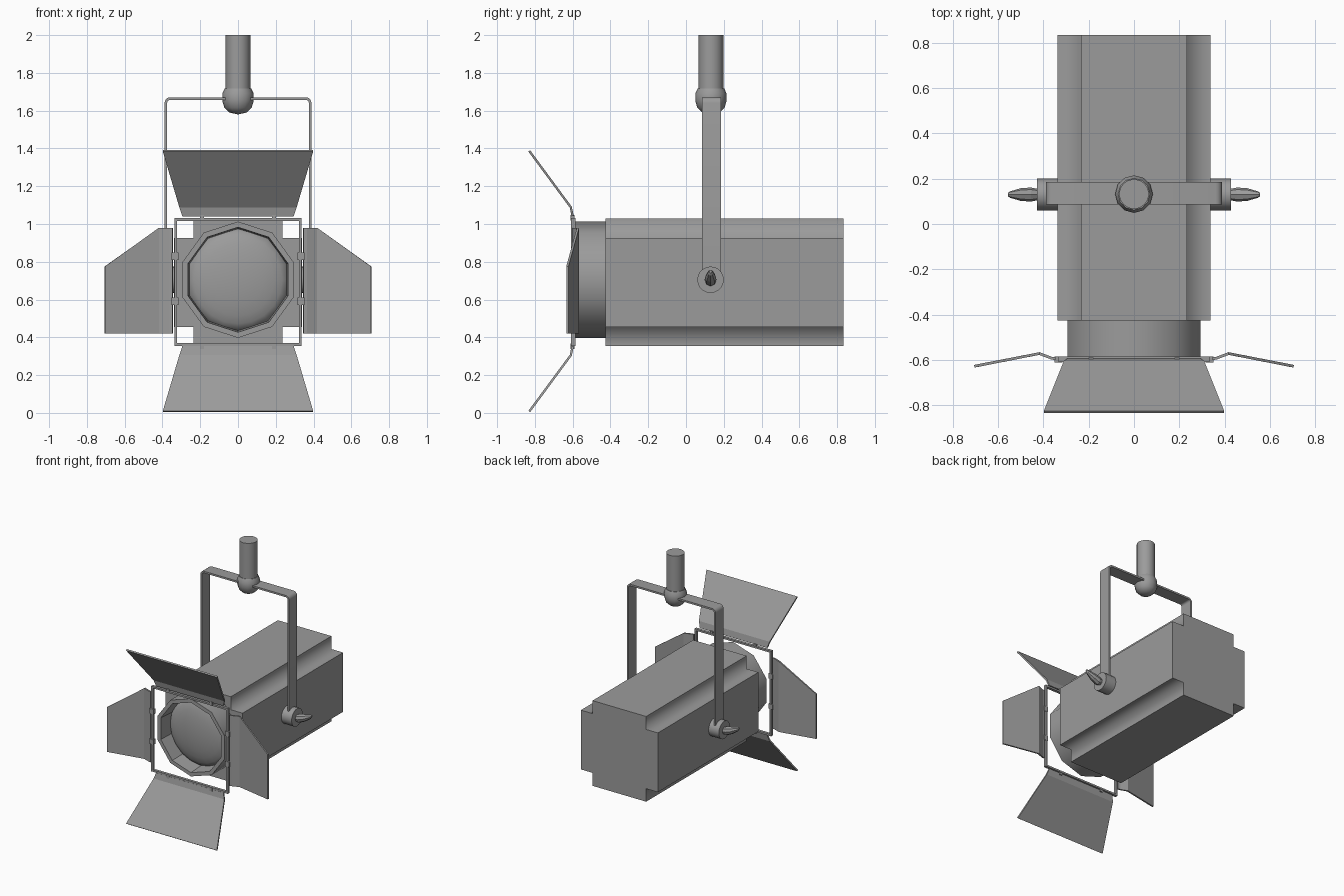
import bpy, bmesh, math
from mathutils import Matrix, Vector

if "Cube" in bpy.data.objects:
    bpy.data.objects.remove(bpy.data.objects["Cube"])

GREY = (0.33, 0.33, 0.33, 1)
metal = bpy.data.materials.new("grey metal")
metal.use_nodes = True
metal.diffuse_color = GREY
metal.node_tree.nodes["Principled BSDF"].inputs["Base Color"].default_value = GREY

AXIS_Z = 0.705    # height of the lamp axis
YOKE_Y = 0.135    # depth of the yoke and stem


def finish(name, bm, smooth=None):
    """Turn a bmesh into a named object with the metal material."""
    bmesh.ops.recalc_face_normals(bm, faces=bm.faces)
    mesh = bpy.data.meshes.new(name)
    bm.to_mesh(mesh)
    bm.free()
    mesh.materials.append(metal)
    obj = bpy.data.objects.new(name, mesh)
    bpy.context.collection.objects.link(obj)
    if smooth:
        bpy.ops.object.select_all(action='DESELECT')
        obj.select_set(True)
        bpy.context.view_layer.objects.active = obj
        bpy.ops.object.shade_smooth_by_angle(angle=math.radians(smooth))
    return obj


def box(bm, centre, size):
    m = Matrix.Translation(centre) @ Matrix.Diagonal((*size, 1))
    bmesh.ops.create_cube(bm, size=1, matrix=m)


def prism(points, offset):
    """Extrude a closed outline by an offset."""
    bm = bmesh.new()
    face = bm.faces.new([bm.verts.new(p) for p in points])
    out = bmesh.ops.extrude_face_region(bm, geom=[face], use_keep_orig=True)
    moved = [g for g in out["geom"] if isinstance(g, bmesh.types.BMVert)]
    bmesh.ops.translate(bm, vec=offset, verts=moved)
    return bm


def lathe(name, profile, sides, place, smooth=None):
    """Spin a (radius, height) profile around local z, then place it."""
    bm = bmesh.new()
    verts = [bm.verts.new((r, 0, h)) for r, h in profile]
    edges = [bm.edges.new(pair) for pair in zip(verts, verts[1:])]
    bmesh.ops.spin(bm, geom=verts + edges, cent=(0, 0, 0), axis=(0, 0, 1),
                   angle=math.tau, steps=sides, use_merge=True)
    bmesh.ops.remove_doubles(bm, verts=bm.verts, dist=1e-4)
    bm.transform(place)
    return finish(name, bm, smooth)


def loft(name, rows):
    """Thin sheet through rows of points."""
    bm = bmesh.new()
    grid = [[bm.verts.new(p) for p in row] for row in rows]
    for a, b in zip(grid, grid[1:]):
        bm.faces.new((a[0], a[1], b[1], b[0]))
    obj = finish(name, bm)
    mod = obj.modifiers.new("thickness", 'SOLIDIFY')
    mod.thickness = 0.012
    mod.offset = 0
    return obj


# Housing: box with notched long edges
W, N, H = 0.338, 0.235, 0.338
quarter = [(W, 0.0), (W, N), (N, N), (N, H)]
outline = []
for sx, sz in ((1, 1), (-1, 1), (-1, -1), (1, -1)):
    part = [(sx * x, sz * z) for x, z in quarter[1:]]
    outline += part if sx * sz > 0 else part[::-1]
bm = prism([(x, -0.425, AXIS_Z - 0.014 + z) for x, z in outline], (0, 1.26, 0))
for f in bm.faces:
    c = f.calc_center_median() - Vector((0, 0, AXIS_Z - 0.014))
    f.smooth = N - 0.01 < abs(c.x) < W - 0.01 or (abs(c.x) > 0.1 and N - 0.01 < abs(c.z) < H - 0.01)
finish("housing", bm)

# Lens barrel, inner rim and domed lens; local z points forward
forward = Matrix.Translation((0, 0, AXIS_Z)) @ Matrix.Rotation(math.pi / 2, 4, 'X') \
    @ Matrix.Rotation(math.pi / 2, 4, 'Z')
lathe("lens_barrel", [(0.308, 0.42), (0.308, 0.59)], 10, forward, 40)
lathe("lens_rim", [(0.308, 0.59), (0.278, 0.59), (0.27, 0.46)], 10, forward)
dome = [(0.27 * math.cos(a), 0.46 + 0.07 * math.sin(a))
        for a in (i * math.pi / 12 for i in range(7))]
lathe("lens", dome, 20, forward, 60)

# Square frame holding the barn doors
bm = bmesh.new()
for s in (-1, 1):
    box(bm, (s * 0.329, -0.597, 0.693), (0.014, 0.022, 0.676))
    box(bm, (0, -0.597, 0.693 + s * 0.331), (0.672, 0.022, 0.014))
finish("door_frame", bm)

# Hinges between frame and doors
bm = bmesh.new()
for s in (-1, 1):
    for z in (0.59, 0.83):
        box(bm, (s * 0.333, -0.598, z), (0.036, 0.026, 0.04))
    for x in (-0.19, 0.19):
        box(bm, (x, -0.6, 0.693 + s * 0.34), (0.022, 0.022, 0.03))
finish("hinges", bm)

# Top and bottom doors
for name, s in (("top_door", 1), ("bottom_door", -1)):
    rows = [(0.295, -0.6, 0.345), (0.31, -0.61, 0.392), (0.398, -0.83, 0.69)]
    loft(name, [[(k * w, y, 0.697 + s * h) for k in (-1, 1)] for w, y, h in rows])

# Side doors with a sloping top edge
for name, s in (("left_door", 1), ("right_door", -1)):
    rows = [(0.346, -0.595, 0.98), (0.365, -0.592, 0.98),
            (0.418, -0.572, 0.98), (0.705, -0.628, 0.775)]
    loft(name, [[(s * x, y, 0.42), (s * x, y, top)] for x, y, top in rows])

# Yoke: flat bar bent into a U with rounded corners
outer, inner = [], []
for s in (1, -1):
    arc = [i * math.pi / 8 for i in range(5)]
    for path, edge, r in ((outer, 0.389, 0.03), (inner, 0.375, 0.016)):
        leg = [(s * edge, AXIS_Z - 0.03)]
        leg += [(s * (0.359 + r * math.cos(a)), 1.641 + r * math.sin(a)) for a in arc]
        path += leg if s > 0 else leg[::-1]
bm = prism([(x, YOKE_Y - 0.05, z) for x, z in outer + inner[::-1]], (0, 0.1, 0))
finish("yoke", bm, 30)

# Clamp knobs with tapered wing handles
for name, s in (("left", 1), ("right", -1)):
    outward = Matrix.Translation((0, YOKE_Y - 0.005, AXIS_Z)) @ Matrix.Rotation(s * math.pi / 2, 4, 'Y')
    lathe(name + "_knob", [(0, 0.33), (0.07, 0.33), (0.07, 0.428), (0, 0.428)], 20, outward, 30)
    bm = bmesh.new()
    rings = []
    for x, z, ry, rz in ((0.42, 0.70, 0.024, 0.025), (0.455, 0.705, 0.031, 0.034),
                         (0.50, 0.72, 0.028, 0.028), (0.548, 0.742, 0.014, 0.016),
                         (0.557, 0.748, 0.007, 0.008)):
        angles = [i * math.tau / 8 for i in range(8)]
        rings.append([bm.verts.new((s * x, YOKE_Y - 0.005 + ry * math.cos(a), z + rz * math.sin(a)))
                      for a in angles])
    for a, b in zip(rings, rings[1:]):
        for i in range(8):
            j = (i + 1) % 8
            bm.faces.new((a[i], a[j], b[j], b[i]))
    bm.faces.new(rings[0])
    bm.faces.new(rings[-1])
    finish(name + "_wing_handle", bm)

# Hanging stem and ball joint
upright = Matrix.Translation((0, YOKE_Y - 0.003, 0))
lathe("stem", [(0, 1.68), (0.066, 1.68), (0.066, 2.0), (0, 2.0)], 16, upright, 30)
lathe("ball_joint", [(0, 1.718), (0.07, 1.718), (0.083, 1.69), (0.083, 1.652), (0.072, 1.615),
                     (0.045, 1.59), (0, 1.58)], 12, upright, 40)
